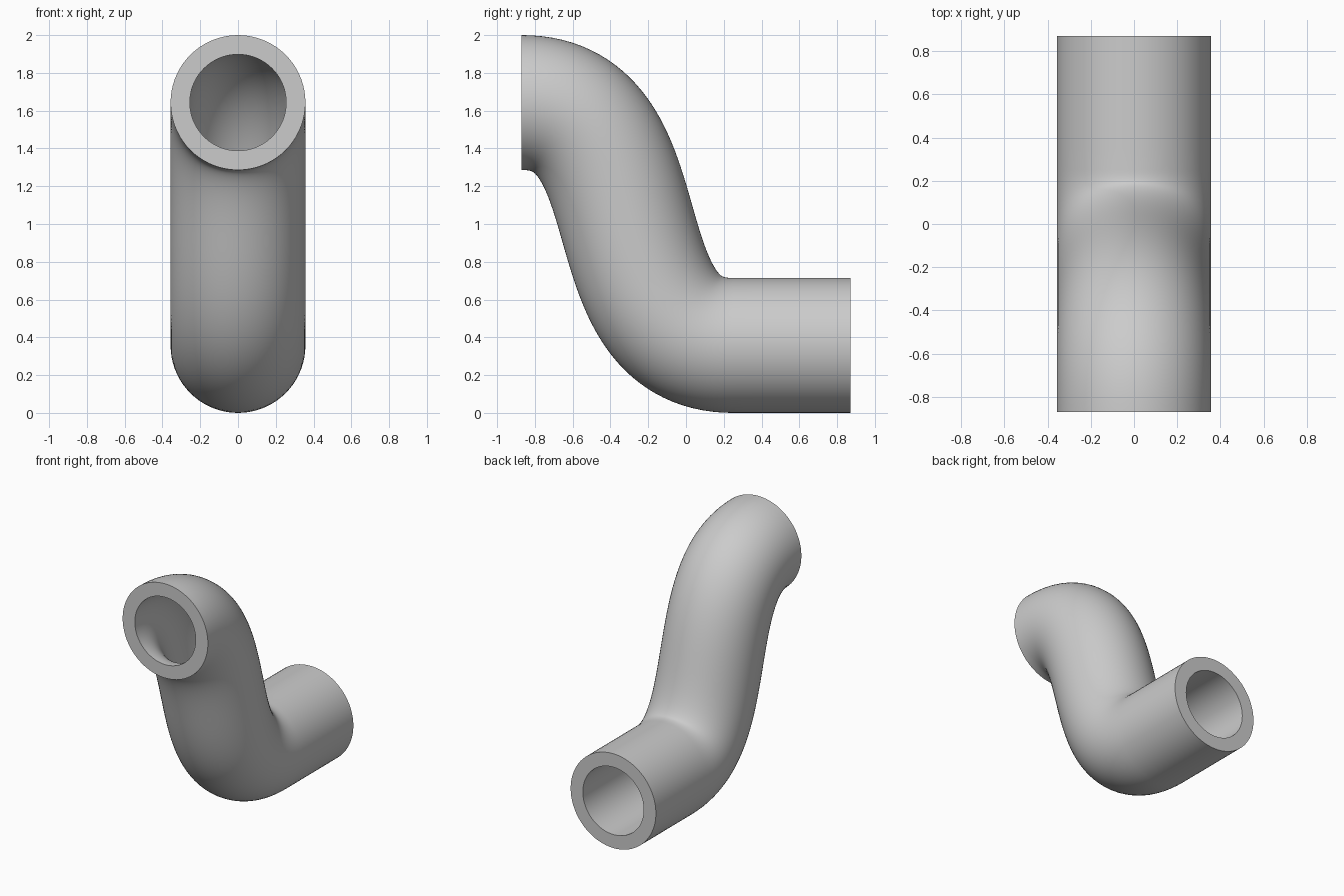
import bpy
import bmesh
import math
from mathutils import Vector
from mathutils.geometry import interpolate_bezier

cube = bpy.data.objects.get("Cube")
if cube:
    bpy.data.objects.remove(cube, do_unlink=True)

OUTER, INNER, SIDES = 0.357, 0.255, 72

# Material
grey = bpy.data.materials.new("plain_grey")
grey.use_nodes = True
colour = (0.6, 0.6, 0.6, 1)
grey.diffuse_color = colour
grey.node_tree.nodes["Principled BSDF"].inputs["Base Color"].default_value = colour

# Centre line: an S bend followed by a straight run to the back
start, bend_end, tail = Vector((0, -0.87, 1.643)), Vector((0, 0.25, 0.357)), Vector((0, 0.87, 0.357))
handle = Vector((0, 0.753, 0))
path = interpolate_bezier(start, start + handle, bend_end - handle, bend_end, 64)
path += [bend_end.lerp(tail, i / 6) for i in range(1, 7)]

bm = bmesh.new()


def ring(i, radius):
    """Circle of vertices square to the path at point i."""
    if i in (0, len(path) - 1):
        along = Vector((0, 1, 0))
    else:
        along = (path[i + 1] - path[i - 1]).normalized()
    side = Vector((1, 0, 0))
    up = side.cross(along)
    angles = [2 * math.pi * k / SIDES for k in range(SIDES)]
    return [bm.verts.new(path[i] + radius * (side * math.cos(a) + up * math.sin(a))) for a in angles]


def bridge(a, b):
    for k in range(SIDES):
        n = (k + 1) % SIDES
        bm.faces.new((a[k], a[n], b[n], b[k]))


# Outer wall, rear rim, bore and front rim as one closed loop of rings
count = len(path)
rings = [ring(i, OUTER) for i in range(count)]
rings += [ring(i, INNER) for i in reversed(range(count))]
for i, r in enumerate(rings):
    bridge(r, rings[(i + 1) % len(rings)])
bmesh.ops.recalc_face_normals(bm, faces=bm.faces)

mesh = bpy.data.meshes.new("bent_pipe")
bm.to_mesh(mesh)
bm.free()
mesh.materials.append(grey)
pipe = bpy.data.objects.new("bent_pipe", mesh)
bpy.context.collection.objects.link(pipe)

# Smooth walls with crisp rims
bpy.ops.object.select_all(action="DESELECT")
pipe.select_set(True)
bpy.context.view_layer.objects.active = pipe
bpy.ops.object.shade_smooth_by_angle(angle=math.radians(40))
